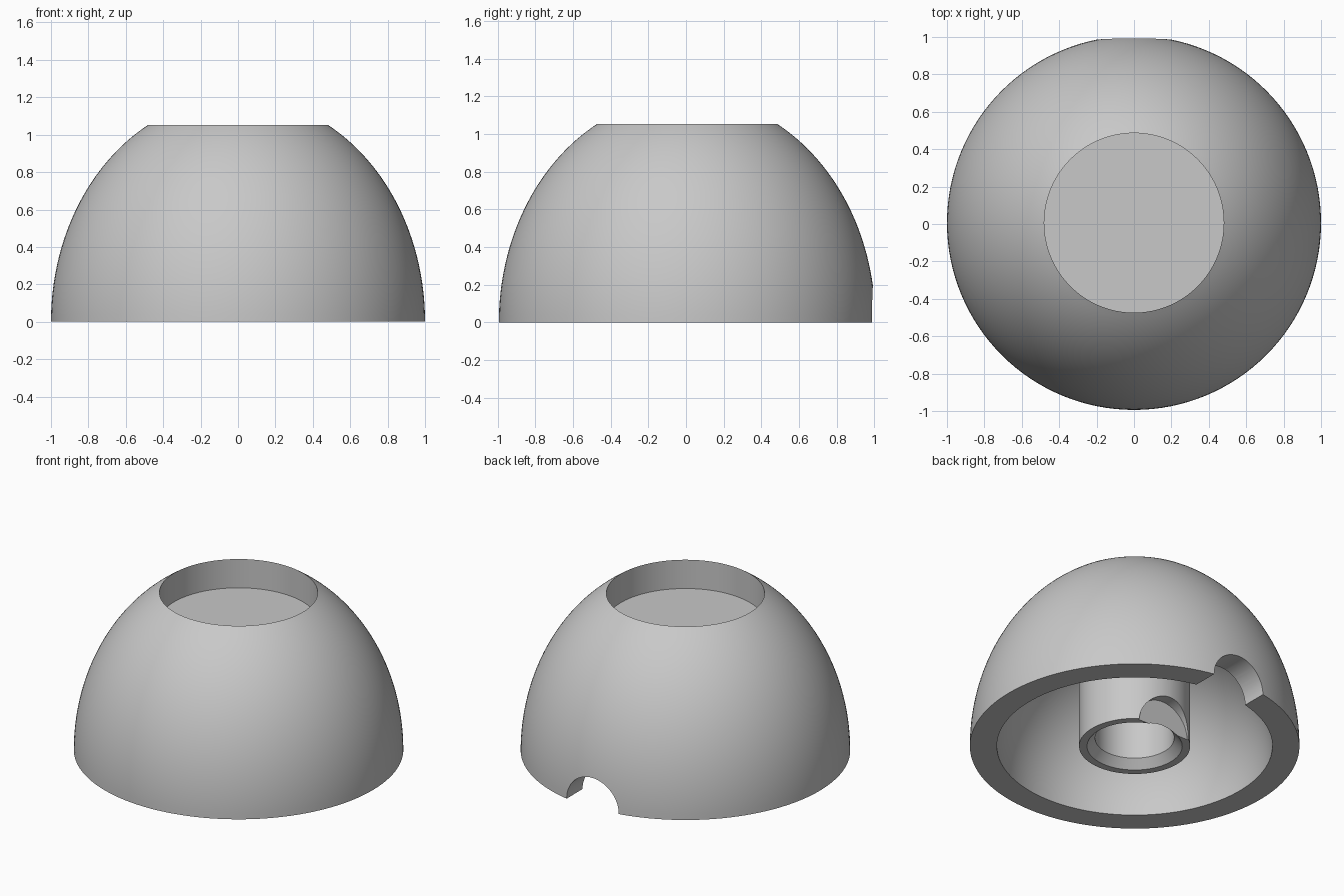
import bpy
import bmesh
from math import sin, cos, asin, acos, sqrt, pi, radians
from mathutils import Matrix, Vector

cube = bpy.data.objects.get("Cube")
if cube:
    bpy.data.objects.remove(cube, do_unlink=True)

SIDES = 128
SHIFT = 0.006          # dome axis offset towards the back
DOME_H = 1.2           # height of the full dome before truncation
RIM_R, RIM_Z, POCKET_Z = 0.48, 1.05, 0.86
CAVITY_R = 0.836
POST_R, BORE_R, CHAMFER_R = 0.337, 0.24, 0.289
NOTCH_R = 0.193

grey = bpy.data.materials.new("plain_grey")
grey.use_nodes = True
colour = (0.58, 0.58, 0.58, 1)
grey.diffuse_color = colour
grey.node_tree.nodes["Principled BSDF"].inputs["Base Color"].default_value = colour


def arc(rx, rz, start, end, steps):
    """Points (radius, height) along an elliptical arc."""
    angles = [start + (end - start) * i / steps for i in range(steps + 1)]
    return [(rx * cos(a), rz * sin(a)) for a in angles]


def make_object(name, bm):
    mesh = bpy.data.meshes.new(name)
    bmesh.ops.recalc_face_normals(bm, faces=bm.faces)
    bm.to_mesh(mesh)
    bm.free()
    mesh.materials.append(grey)
    obj = bpy.data.objects.new(name, mesh)
    bpy.context.collection.objects.link(obj)
    return obj


def lathe(name, profile):
    """Spin a profile that starts and ends on the axis into a solid."""
    bm = bmesh.new()
    verts = [bm.verts.new((r, 0, z)) for r, z in profile]
    edges = [bm.edges.new(pair) for pair in zip(verts, verts[1:])]
    bmesh.ops.spin(bm, geom=verts + edges, cent=(0, 0, 0), axis=(0, 0, 1),
                   angle=2 * pi, steps=SIDES)
    bmesh.ops.remove_doubles(bm, verts=bm.verts, dist=1e-5)
    return make_object(name, bm)


# Truncated dome with top pocket, hollow underside and central bored post
profile = [(0, POCKET_Z), (RIM_R, POCKET_Z)]
profile += arc(1, DOME_H, acos(RIM_R), 0, 32)
profile += arc(CAVITY_R, CAVITY_R, 0, acos(POST_R / CAVITY_R), 24)
profile += [(POST_R, 0), (CHAMFER_R, 0), (BORE_R, 0.055), (BORE_R, 0.65), (0, 0.65)]
dome = lathe("dome_body", profile)

# Round cable notch through the back wall and into the post
bm = bmesh.new()
start, end = 0.265, 1.3
place = Matrix.Translation((0, (start + end) / 2, 0)) @ Matrix.Rotation(pi / 2, 4, "X")
bmesh.ops.create_cone(bm, cap_ends=True, segments=64, radius1=NOTCH_R,
                      radius2=NOTCH_R, depth=end - start, matrix=place)
cutter = make_object("notch_cutter", bm)
cutter.hide_render = True

cut = dome.modifiers.new("cable_notch", "BOOLEAN")
cut.operation = "DIFFERENCE"
cut.solver = "EXACT"
cut.object = cutter

bpy.ops.object.select_all(action="DESELECT")
dome.select_set(True)
bpy.context.view_layer.objects.active = dome
bpy.ops.object.modifier_apply(modifier=cut.name)
bpy.data.objects.remove(cutter, do_unlink=True)

dome.data.transform(Matrix.Translation((0, SHIFT, 0)))
bpy.ops.object.shade_smooth_by_angle(angle=radians(25))
